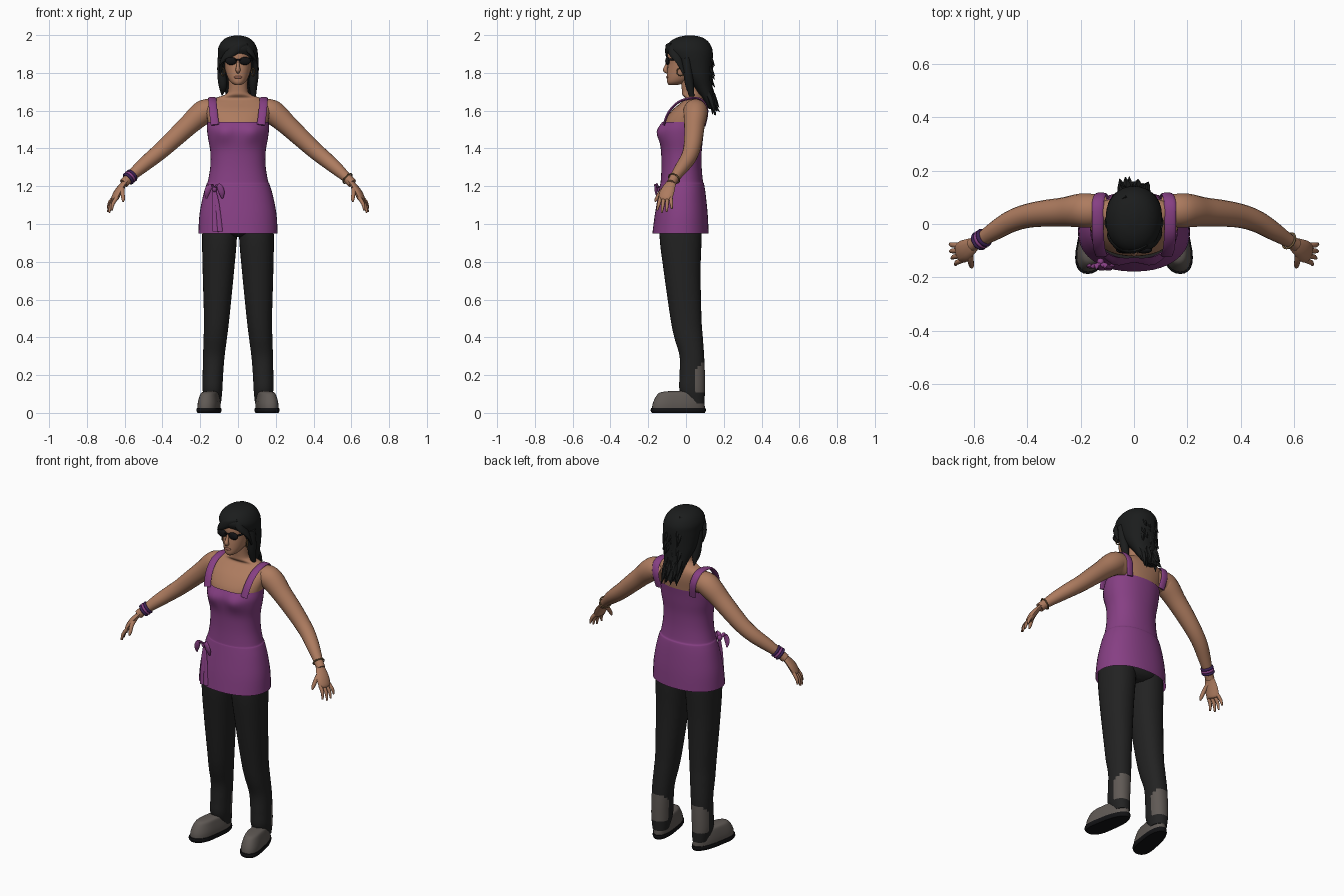
import bpy, bmesh, math, random
from mathutils import Vector

random.seed(4)
cube = bpy.data.objects.get("Cube")
if cube:
    bpy.data.objects.remove(cube)


def material(name, r, g, b):
    m = bpy.data.materials.new(name)
    m.use_nodes = True
    m.diffuse_color = (r, g, b, 1)
    m.node_tree.nodes["Principled BSDF"].inputs["Base Color"].default_value = (r, g, b, 1)
    return m


SKIN = material("skin", .42, .2, .115)
PURPLE = material("purple cloth", .24, .05, .23)
DARK = material("charcoal cloth", .016, .016, .016)
HAIR = material("black hair", .011, .012, .012)
GREY = material("warm grey", .115, .1, .09)
BLACK = material("black", .006, .006, .007)
VIOLET = material("dark violet", .045, .015, .09)
GOLD = material("dull gold", .2, .12, .05)
LIPS = material("lips", .3, .12, .08)


def finish(bm, name, mats, angle=50):
    bmesh.ops.recalc_face_normals(bm, faces=bm.faces)
    mesh = bpy.data.meshes.new(name)
    bm.to_mesh(mesh)
    bm.free()
    for m in mats:
        mesh.materials.append(m)
    ob = bpy.data.objects.new(name, mesh)
    bpy.context.collection.objects.link(ob)
    bpy.ops.object.select_all(action='DESELECT')
    ob.select_set(True)
    bpy.context.view_layer.objects.active = ob
    bpy.ops.object.shade_smooth_by_angle(angle=math.radians(angle))
    return ob


def smooth(rows, k):
    """Catmull-Rom interpolation of rows of numbers."""
    out = []
    for i in range(len(rows) - 1):
        a, b, c, d = (rows[max(0, min(len(rows) - 1, i + j))] for j in (-1, 0, 1, 2))
        for s in range(k):
            t = s / k
            out.append([q + .5 * t * (r - p + t * (2*p - 5*q + 4*r - u + t * (3*(q - r) + u - p)))
                        for p, q, r, u in zip(a, b, c, d)])
    return out + [list(rows[-1])]


def skin_rings(rings, name, mats, caps=True, rule=None):
    bm = bmesh.new()
    vs = [[bm.verts.new(p) for p in ring] for ring in rings]
    n = len(vs[0])
    for a, b in zip(vs, vs[1:]):
        for i in range(n):
            j = (i + 1) % n
            bm.faces.new((a[i], a[j], b[j], b[i]))
    if caps:
        bm.faces.new(vs[0])
        bm.faces.new(vs[-1])
    if rule:
        for f in bm.faces:
            f.material_index = rule(f.calc_center_median())
    return finish(bm, name, mats)


def loft(name, rows, mats, n=32, k=4, p=2.2, caps=True, fn=None, rule=None, sx=1):
    """Stack of ovals; each row is z, centre x, half width, front y, back y."""
    rings = []
    for z, cx, rx, front, back in smooth(rows, k):
        ring = []
        for i in range(n):
            c, s = math.cos(math.tau * i / n), math.sin(math.tau * i / n)
            v = Vector((cx + rx * math.copysign(abs(c) ** (2 / p), c),
                        (front + back) / 2 + (back - front) / 2 * math.copysign(abs(s) ** (2 / p), s), z))
            if fn:
                fn(v)
            v.x *= sx
            ring.append(v)
        rings.append(ring)
    return skin_rings(rings, name, mats, caps, rule)


def tube(name, rows, mat, flat=1.0, side=None, n=12, k=4, sx=1):
    """Tapered tube along a path; each row is x, y, z, radius."""
    rows = smooth(rows, k)
    rings = []
    for i, row in enumerate(rows):
        c = Vector(row[:3])
        t = Vector(rows[min(i + 1, len(rows) - 1)][:3]) - Vector(rows[max(i - 1, 0)][:3])
        u = Vector(side) if side else t.cross(Vector((.3, .2, 1)))
        u = (u - u.project(t)).normalized()
        w = t.cross(u).normalized()
        ring = []
        for j in range(n):
            a = math.tau * j / n
            q = c + max(row[3], .0008) * (u * math.cos(a) + w * flat * math.sin(a))
            q.x *= sx
            ring.append(q)
        rings.append(ring)
    return skin_rings(rings, name, [mat])


def ball(name, pos, size, mat):
    bm = bmesh.new()
    bmesh.ops.create_uvsphere(bm, u_segments=20, v_segments=12, radius=1)
    for v in bm.verts:
        v.co = Vector(pos) + Vector([a * b for a, b in zip(v.co, size)])
    return finish(bm, name, [mat])


def hoop(name, pos, axis, major, minor, mat):
    axis = Vector(axis).normalized()
    u = axis.orthogonal().normalized()
    w = axis.cross(u)
    rings = []
    for i in range(25):
        d = u * math.cos(math.tau * i / 24) + w * math.sin(math.tau * i / 24)
        rings.append([Vector(pos) + d * (major + minor * math.cos(math.tau * j / 8))
                      + axis * minor * math.sin(math.tau * j / 8) for j in range(8)])
    return skin_rings(rings, name, [mat], caps=False)


# Upper body and neck
loft("chest", [(1.40, 0, .13, -.11, .08), (1.48, 0, .15, -.12, .088), (1.54, 0, .16, -.115, .095),
               (1.60, 0, .17, -.075, .102), (1.64, 0, .165, -.03, .1), (1.665, 0, .125, -.005, .092),
               (1.685, 0, .068, -.02, .08), (1.71, 0, .052, -.022, .07), (1.78, 0, .05, -.03, .06)], [SKIN])


# Top with a bust, a waist and a flared hem
def bust(v):
    if v.y < 0:
        v.y -= .022 * math.exp(-((abs(v.x) - .075) / .05) ** 2 - ((v.z - 1.485) / .05) ** 2)


loft("tunic", [(.95, 0, .21, -.178, .12), (1.05, 0, .204, -.165, .115), (1.15, 0, .185, -.148, .105),
               (1.21, 0, .167, -.137, .096), (1.225, 0, .16, -.134, .09), (1.3, 0, .147, -.13, .083),
               (1.38, 0, .146, -.132, .083), (1.45, 0, .158, -.14, .09), (1.5, 0, .164, -.14, .095),
               (1.54, 0, .163, -.125, .1)], [PURPLE], n=40, caps=False, fn=bust)

# Hips under the hem
loft("hips", [(.93, 0, .06, -.08, .05), (.97, 0, .17, -.14, .09), (1.1, 0, .17, -.13, .09)], [DARK])

# Head, face and neck details
loft("head", [(1.737, 0, .018, -.092, -.04), (1.75, 0, .038, -.1, .0), (1.775, 0, .054, -.101, .04),
              (1.81, 0, .066, -.099, .08), (1.85, 0, .074, -.095, .1), (1.9, 0, .077, -.098, .11),
              (1.95, 0, .065, -.075, .09), (1.975, 0, .03, -.03, .05)], [SKIN], p=2.1)
tube("nose", [(0, -.093, 1.865, .006), (0, -.104, 1.835, .009), (0, -.109, 1.815, .013),
              (0, -.096, 1.803, .008)], SKIN, side=(1, 0, 0))
ball("lips", (0, -.098, 1.777), (.022, .007, .008), LIPS)

# Hair: rounded crown narrowing to a tail at the back
loft("hair", [(1.61, .0, .035, .12, .16), (1.66, 0, .055, .085, .15), (1.72, 0, .075, .04, .14),
              (1.78, 0, .095, -.01, .138), (1.85, 0, .103, -.06, .14), (1.895, 0, .105, -.092, .142),
              (1.93, -.002, .103, -.106, .138), (1.965, -.003, .085, -.085, .118), (1.988, -.003, .055, -.045, .085),
              (1.998, -.003, .015, .0, .04)], [HAIR], p=2.1)
tube("fringe", [(.05, -.078, 1.95, .01), (0, -.098, 1.93, .024), (-.05, -.088, 1.9, .026),
                (-.085, -.05, 1.86, .02), (-.092, -.02, 1.8, .008)], HAIR, flat=.5, side=(.4, 0, 1))
tube("fringe_left", [(.03, -.085, 1.95, .01), (.065, -.075, 1.915, .022), (.088, -.04, 1.87, .022),
                     (.095, -.01, 1.8, .012)], HAIR, flat=.5, side=(-.4, 0, 1))
for side, sx, low in (("left", 1, 1.61), ("right", -1, 1.68)):
    tube(f"side_lock_{side}", [(.085, .0, 1.88, .025), (.086, .01, 1.8, .024), (.08, .02, 1.73, .022),
                               (.085, .045, low, .002)], HAIR, sx=sx)
for i in range(26):
    z = random.uniform(1.66, 1.92)
    x = random.uniform(-.05, .05)
    y = .115 + .04 * min(1, max(0, (1.74 - z) / .1))
    tube(f"hair_spike_{i}", [(x, y - .03, z + .05, .02), (x, y, z, .018),
                             (x * 1.2, y + random.uniform(.02, .04), z - .06, .001)], HAIR, n=6, k=2)
for i in range(7):
    x = -.045 + .015 * i
    tube(f"hair_tip_{i}", [(x, .11, 1.70, .02), (x, .135, 1.65, .017),
                           (x * 1.2, random.uniform(.14, .18), random.uniform(1.57, 1.6), .001)], HAIR, n=6)

# Sunglasses
tube("glasses_bridge", [(-.02, -.103, 1.87, .004), (.02, -.103, 1.87, .004)], BLACK)
for side, sx in (("left", 1), ("right", -1)):
    ball(f"lens_{side}", (sx * .037, -.098, 1.863), (.031, .012, .021), BLACK)
    tube(f"temple_{side}", [(.062, -.092, 1.87, .006), (.08, -.05, 1.872, .005), (.084, 0, 1.87, .005)], BLACK, sx=sx)
    hoop(f"earring_{side}", (sx * .08, -.03, 1.805), (1, .4, 0), .02, .003, GOLD)

    # Shoulder straps
    tube(f"strap_{side}", [(.122, -.118, 1.525, .022), (.13, -.092, 1.59, .022), (.135, -.04, 1.645, .022),
                           (.136, .03, 1.666, .022), (.134, .085, 1.655, .022), (.124, .112, 1.6, .021),
                           (.112, .098, 1.52, .021)], PURPLE, flat=.3, side=(1, 0, 0), sx=sx)

    # Arms
    tube(f"arm_{side}", [(.11, .05, 1.59, .058), (.165, .05, 1.598, .064), (.205, .05, 1.575, .063),
                         (.26, .045, 1.525, .055), (.33, .04, 1.46, .05), (.4, .03, 1.395, .045),
                         (.46, .01, 1.345, .041), (.52, -.025, 1.295, .035), (.575, -.06, 1.245, .026),
                         (.605, -.078, 1.215, .025)], SKIN, n=20, sx=sx)

    # Hands
    across = Vector((-.3, -.95, 0))
    tube(f"palm_{side}", [(.59, -.07, 1.23, .022), (.612, -.085, 1.205, .032), (.635, -.1, 1.17, .04),
                          (.652, -.11, 1.135, .037), (.655, -.112, 1.125, .02)], SKIN, flat=.45, side=across, sx=sx)
    for i, reach in enumerate((.85, 1, .95, .75)):
        b = Vector((.648, -.108, 1.142)) + across * (.028 - .019 * i)
        d = Vector((.038, -.008, -.082)) * reach + across * (.012 - .008 * i)
        m, e = b + d * .5 + Vector((.008, 0, 0)), b + d
        tube(f"finger_{side}_{i}", [(*b, .0105), (*m, .0095), (*e, .005)], SKIN, n=8, sx=sx)
    tube(f"thumb_{side}", [(.612, -.095, 1.2, .014), (.612, -.132, 1.17, .012),
                           (.608, -.155, 1.135, .01), (.608, -.163, 1.118, .004)], SKIN, n=8, sx=sx)

    # Trouser legs with a worn patch behind each ankle
    def patch(c):
        return int(.11 < c.z < .26 and c.y > .045 + .9 * max(0, c.z - .22))

    loft(f"trouser_leg_{side}", [(.05, .132, .042, .0, .098), (.12, .135, .052, -.034, .1),
                                 (.2, .133, .054, -.034, .1), (.3, .128, .057, -.034, .096),
                                 (.4, .12, .062, -.062, .089), (.5, .113, .067, -.082, .082),
                                 (.75, .104, .083, -.118, .077), (.94, .0975, .092, -.14, .083),
                                 (1.06, .095, .085, -.125, .08)], [DARK, GREY], k=6, rule=patch, sx=sx)

    # Shoes, toes turned out
    def toe_out(v):
        v.x += -.16 * (v.y + .04) + .13 * max(0, -v.y - .06) * (v.x - .15) / .05

    loft(f"shoe_{side}", [(.02, .15, .052, -.18, .1), (.05, .15, .052, -.176, .098), (.085, .15, .046, -.16, .09),
                          (.108, .149, .038, -.138, .08), (.115, .148, .02, -.09, .05)],
         [GREY], fn=toe_out, sx=sx)
    loft(f"sole_{side}", [(0, .15, .052, -.18, .1), (.012, .15, .057, -.187, .105), (.026, .15, .055, -.185, .104)],
         [BLACK], fn=toe_out, sx=sx)

# Wrist ornaments
forearm = Vector((.055, -.035, -.05))
hoop("bracelet", (.58, -.063, 1.241), forearm, .031, .004, GOLD)
for i, m in enumerate((VIOLET, PURPLE, VIOLET)):
    p = Vector((.562, -.052, 1.257)) + forearm * (.17 * i)
    hoop(f"wristband_{i}", (-p.x, p.y, p.z), (-forearm.x, forearm.y, forearm.z), .029, .008, m)

# Bow with two hanging ends
ball("bow_knot", (-.125, -.142, 1.185), (.014, .014, .016), PURPLE)
for i, sx in enumerate((-1, 1)):
    tube(f"bow_loop_{i}", [(-.125, -.142, 1.185, .006), (-.125 + sx * .02, -.158, 1.205, .014),
                           (-.125 + sx * .038, -.158, 1.17, .016), (-.125 + sx * .042, -.15, 1.135, .004)],
         PURPLE, flat=.45, side=(1, 0, .3))
    tube(f"bow_end_{i}", [(-.125, -.14, 1.18, .008), (-.118 + sx * .008, -.152, 1.1, .012),
                          (-.108 + sx * .012, -.17, .96, .015)], PURPLE, flat=.3, side=(1, 0, 0))
